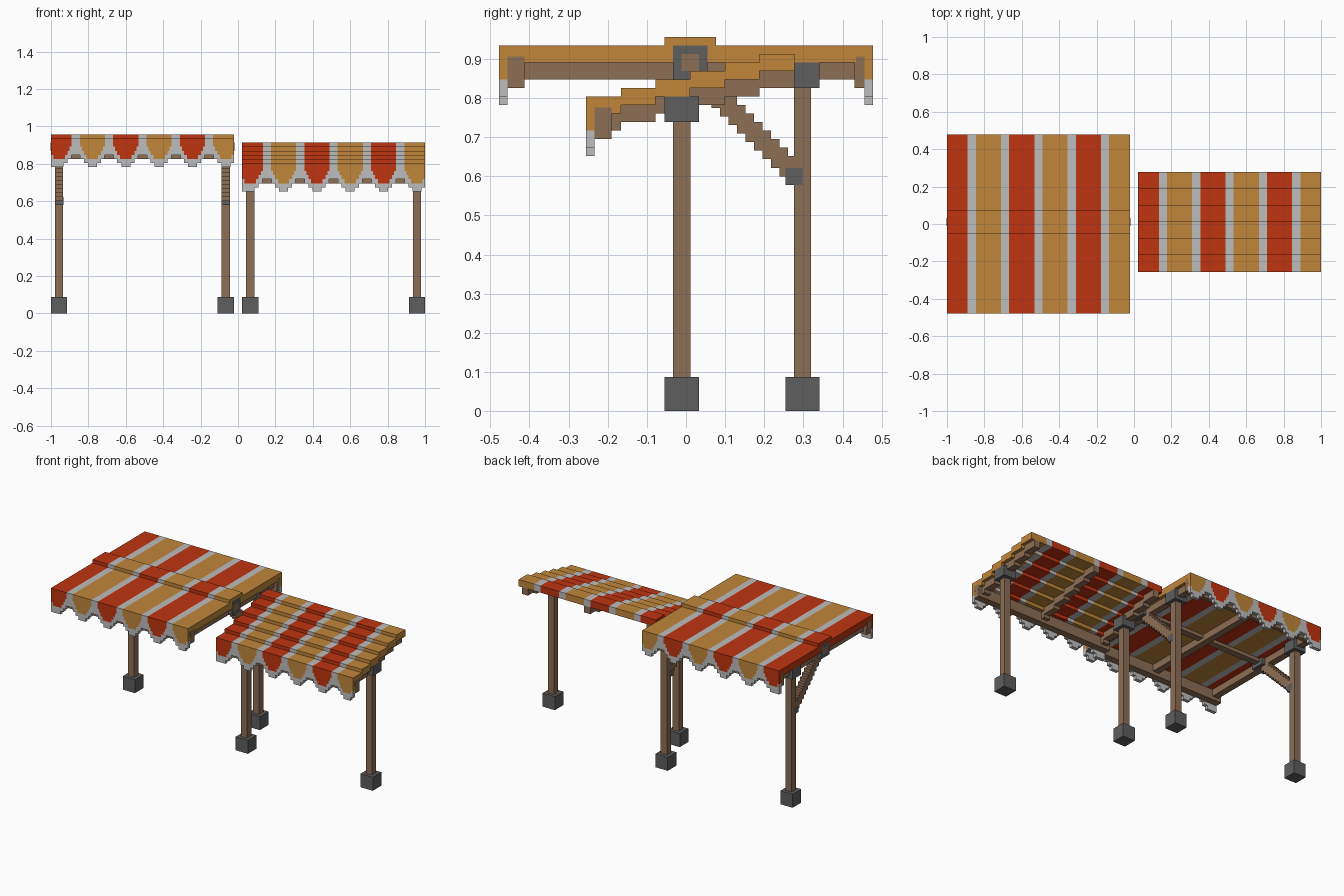
import bpy, bmesh

U = 2 / 92  # block size; all sizes below are in blocks

cube = bpy.data.objects.get("Cube")
if cube:
    bpy.data.objects.remove(cube)


def material(name, rgb):
    m = bpy.data.materials.new(name)
    m.use_nodes = True
    m.diffuse_color = (*rgb, 1)
    bsdf = m.node_tree.nodes["Principled BSDF"]
    bsdf.inputs["Base Color"].default_value = (*rgb, 1)
    bsdf.inputs["Roughness"].default_value = 0.9
    return m


RED, OCHRE, WHITE, WOOD, STONE = range(5)
MATS = [material("red_cloth", (0.53, 0.034, 0.005)),
        material("ochre_cloth", (0.53, 0.24, 0.042)),
        material("white_cloth", (0.51, 0.51, 0.51)),
        material("brown_wood", (0.265, 0.157, 0.09)),
        material("dark_stone", (0.112, 0.112, 0.112))]


def part(name, boxes):
    """One object from boxes given as (x0, x1, y0, y1, z0, z1, material)."""
    bm = bmesh.new()
    used = sorted({b[6] for b in boxes})
    for x0, x1, y0, y1, z0, z1, mat in boxes:
        verts = bmesh.ops.create_cube(bm, size=1)["verts"]
        for v in verts:
            v.co = (((x0 + x1) / 2 + v.co.x * (x1 - x0)) * U,
                    ((y0 + y1) / 2 + v.co.y * (y1 - y0)) * U,
                    ((z0 + z1) / 2 + v.co.z * (z1 - z0)) * U)
        for f in {f for v in verts for f in v.link_faces}:
            f.material_index = used.index(mat)
    mesh = bpy.data.meshes.new(name)
    bm.to_mesh(mesh)
    bm.free()
    for i in used:
        mesh.materials.append(MATS[i])
    obj = bpy.data.objects.new(name, mesh)
    bpy.context.collection.objects.link(obj)
    return obj


WIDTH, PERIOD, STRIPE = 45, 8.2, 3.1
CENTRES = [2 + PERIOD * k for k in range(6)]


def striped(left, y0, y1, z0, z1, half=STRIPE, cloth=PERIOD / 2):
    """A striped strip of cloth; half and cloth are the colour and cloth half widths."""
    out = []
    for k, c in enumerate(CENTRES):
        lo = 0 if k == 0 else max(0, c - cloth)
        hi = WIDTH if k == 5 and cloth > 4 else min(WIDTH, c + cloth)
        a, b = max(lo, c - half), min(hi, c + half)
        if half <= 0:
            spans = [(lo, hi, WHITE)]
        else:
            spans = [(lo, a, WHITE), (a, b, k % 2), (b, hi, WHITE)]
        out += [(left + s, left + e, y0, y1, z0, z1, m)
                for s, e, m in spans if e - s > 0.01]
    return out


def valance(left, y0, y1, tip):
    """Stepped scallops hanging from a canopy edge, built row by row."""
    rows = [(0, 1, 0, 1.1), (1, 2, 0, 2.1), (2, 3, 1.4, 3),
            (3, 4, 2.1, 4.1), (4, 5, 2.6, 4.1), (5, 7, 3.1, 4.1)]
    out = []
    for a, b, half, cloth in rows:
        out += striped(left, y0, y1, tip + a, tip + b, half, cloth)
    return out


def post(name, x, y, top):
    part(name + "_base", [(x - 2, x + 2, y - 2, y + 2, 0, 4, STONE)])
    part(name, [(x - 1, x + 1, y - 1, y + 1, 4, top, WOOD)])


# Flat canopy on the -x side
L = -46
part("flat_roof", striped(L, -22, 22, 41, 43))
part("flat_roof_ridge", striped(L, -2.5, 3.5, 43, 44))
part("flat_roof_front_valance", valance(L, -22, -21, 36))
part("flat_roof_back_valance", valance(L, 21, 22, 36))
part("flat_roof_front_beam", [(L, -1, -21, -19, 38, 41, WOOD),
                              (L - .04, -.96, -21, -19, 40, 41.7, WOOD)])
part("flat_roof_back_beam", [(L, -1, 19.8, 21, 38, 41, WOOD),
                             (L - .04, -.96, 20, 21, 40, 41.7, WOOD)])
part("flat_roof_purlin", [(L - .08, -.92, -.5, 1.5, 40, 42, WOOD)])
for side, x in (("right", -44), ("middle", -23.5), ("left", -3)):
    part(f"flat_roof_{side}_rafter", [(x - 1, x + 1, -21, 20, 39, 41, WOOD)])
    if side == "middle":
        continue
    post(f"flat_roof_{side}_post", x, 13.7, 40)
    part(f"flat_roof_{side}_hub", [(x - 2.04, x + 2.04, -1.5, 2.5, 39, 42.96, STONE)])
    part(f"flat_roof_{side}_bracket", [(x - 2, x + 2, 11.7, 15.7, 38, 41, STONE)])
    # Stepped diagonal brace with its joint on the post
    part(f"flat_roof_{side}_brace",
         [(x - 1, x + 1, 11 - k, 13 - k, 27.6 + k, 30 + k, WOOD) for k in range(11)])
    part(f"flat_roof_{side}_brace_joint",
         [(x - 1.04, x + 1.04, 11.7, 13.7, 26.6, 28.6, STONE)])

# Sloping stepped canopy on the +x side
R, FRONT, TREAD = 1, -11.75, 4.08
steps = [(FRONT + TREAD * k, FRONT + TREAD * (k + 1), k) for k in range(6)]
roof = []
for a, b, k in steps:
    roof += striped(R, a, b, 35 + k, 37 + k)
part("sloping_roof", roof)
part("sloping_roof_front_valance", valance(R, FRONT, FRONT + 1, 30))
part("sloping_roof_front_beam", [(R, 46, FRONT + 1, FRONT + 3, 32, 35, WOOD),
                                 (R - .04, 46.04, FRONT + 1, FRONT + 3, 34, 35.7, WOOD)])
for side, x in (("right", 3), ("middle", 23.5), ("left", 44)):
    part(f"sloping_roof_{side}_rafter",
         [(x - 1, x + 1, max(a, FRONT + 1), b, 33 + k, 35 + k, WOOD) for a, b, k in steps])
    if side == "middle":
        continue
    post(f"sloping_roof_{side}_post", x, -.5, 36)
    part(f"sloping_roof_{side}_hub", [(x - 2, x + 2, -2.5, 1.5, 34, 37, STONE)])
